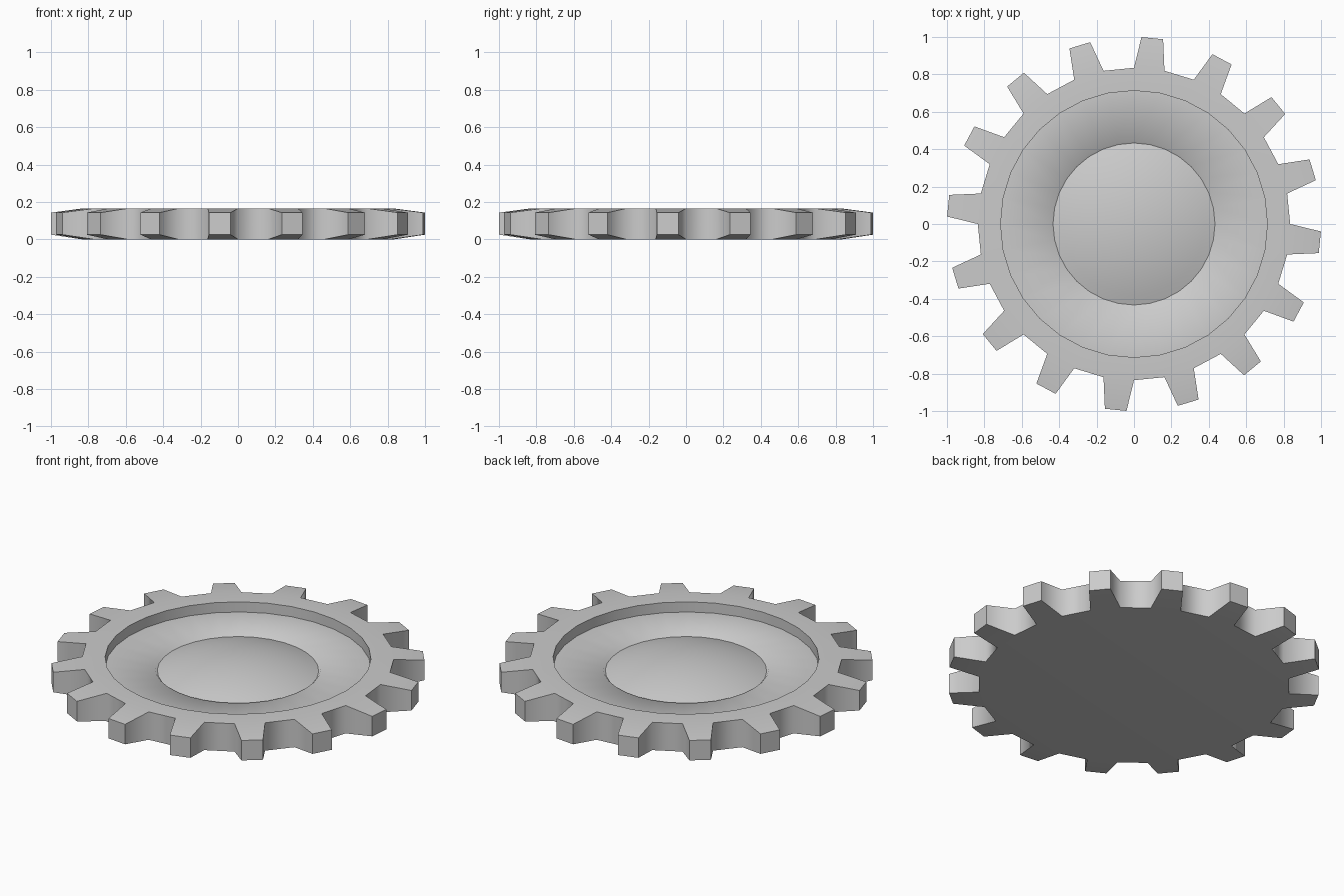
import bpy, bmesh, math

if "Cube" in bpy.data.objects:
    bpy.data.objects.remove(bpy.data.objects["Cube"])

TEETH = 16
N = TEETH * 2                 # root corners around the wheel
STEP = 2 * math.pi / N
H = 0.165
FLOOR = 0.105
SEAT = 0.09


def ring(bm, r, z, n=N):
    return [bm.verts.new((r * math.cos(i * 2 * math.pi / n), r * math.sin(i * 2 * math.pi / n), z))
            for i in range(n)]


def bridge(bm, a, b):
    n = len(a)
    for i in range(n):
        j = (i + 1) % n
        bm.faces.new((a[i], a[j], b[j], b[i]))


def finish(bm, name, angle):
    bmesh.ops.recalc_face_normals(bm, faces=bm.faces)
    mesh = bpy.data.meshes.new(name)
    bm.to_mesh(mesh)
    bm.free()
    obj = bpy.data.objects.new(name, mesh)
    bpy.context.collection.objects.link(obj)
    bpy.ops.object.select_all(action='DESELECT')
    obj.select_set(True)
    bpy.context.view_layer.objects.active = obj
    bpy.ops.object.shade_smooth_by_angle(angle=math.radians(angle))
    return obj


# Toothed wheel: flat base, rim, stepped recess
bm = bmesh.new()
low = ring(bm, 0.835, 0)
top = ring(bm, 0.835, H)
bm.faces.new(low)
prev = top
for r, z in [(0.713, H), (0.713, FLOOR), (0.445, FLOOR), (0.433, SEAT)]:
    cur = ring(bm, r, z)
    bridge(bm, prev, cur)
    prev = cur
bm.faces.new(prev)

# Teeth on every odd segment, valleys on every even one
HALF = math.radians(3.33)
for i in range(N):
    j = (i + 1) % N
    if i % 2 == 0:
        bm.faces.new((low[i], low[j], top[j], top[i]))
        continue
    mid = (i + 0.5) * STEP
    a, b, c, d = [bm.verts.new((math.cos(mid + s * HALF), math.sin(mid + s * HALF), z))
                  for s, z in [(-1, 0.025), (1, 0.025), (1, H - 0.022), (-1, H - 0.022)]]
    for f in [(a, b, c, d), (low[i], low[j], b, a), (top[i], top[j], c, d),
              (low[i], a, d, top[i]), (low[j], b, c, top[j])]:
        bm.faces.new(f)
finish(bm, "toothed_wheel", 75)

# Shallow domed cap seated in the centre
bm = bmesh.new()
R, RISE = 0.433, H - SEAT
S = (R * R + RISE * RISE) / (2 * RISE)
A = math.asin(R / S)
prev = ring(bm, R, SEAT)
for k in range(7, 0, -1):
    t = A * k / 8
    cur = ring(bm, S * math.sin(t), H - S + S * math.cos(t))
    bridge(bm, prev, cur)
    prev = cur
tip = bm.verts.new((0, 0, H))
for i in range(N):
    bm.faces.new((prev[i], prev[(i + 1) % N], tip))
finish(bm, "centre_dome", 40)
